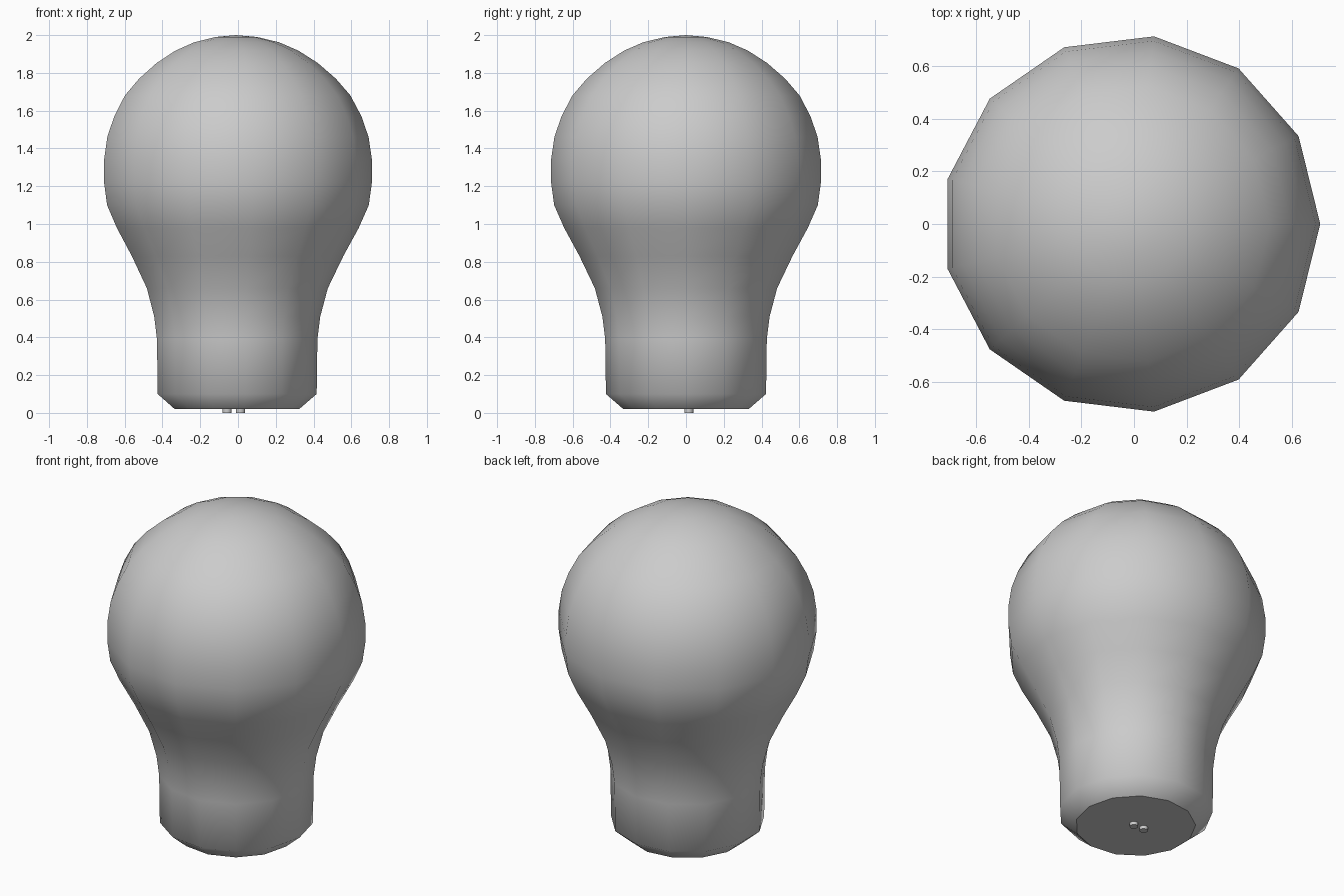
import bpy, bmesh
from math import cos, sin, tau

if "Cube" in bpy.data.objects:
    bpy.data.objects.remove(bpy.data.objects["Cube"])

SIDES = 13
CX = -0.0105

# Bulb profile: (radius, height) from base rim to crown
PROFILE = [(0.334, 0.02), (0.427, 0.10), (0.431, 0.39), (0.446, 0.51),
           (0.486, 0.66), (0.568, 0.83), (0.65, 0.98), (0.703, 1.10),
           (0.7195, 1.22), (0.7195, 1.34), (0.702, 1.46), (0.664, 1.57),
           (0.606, 1.68), (0.528, 1.77), (0.432, 1.853), (0.33, 1.918),
           (0.228, 1.962), (0.112, 1.99)]


def lathe(name, profile, sides, cx, cy, apex=None, smooth=True):
    bm = bmesh.new()
    rings = [[bm.verts.new((cx + r * cos(tau * i / sides),
                            cy + r * sin(tau * i / sides), z))
              for i in range(sides)] for r, z in profile]
    for a, b in zip(rings, rings[1:]):
        for i in range(sides):
            j = (i + 1) % sides
            bm.faces.new((a[i], a[j], b[j], b[i])).smooth = smooth
    # flat bottom cap
    bm.faces.new(rings[0][::-1]).smooth = False
    for e in bm.edges:
        if e.verts[0] in rings[0] and e.verts[1] in rings[0]:
            e.smooth = False
    # closed top: fan to an apex or flat cap
    top = rings[-1]
    if apex is None:
        bm.faces.new(top).smooth = False
    else:
        tip = bm.verts.new((cx, cy, apex))
        for i in range(sides):
            bm.faces.new((top[i], top[(i + 1) % sides], tip)).smooth = smooth
    mesh = bpy.data.meshes.new(name)
    bm.to_mesh(mesh)
    bm.free()
    obj = bpy.data.objects.new(name, mesh)
    bpy.context.collection.objects.link(obj)
    return obj


# Glass body
lathe("bulb_body", PROFILE, SIDES, CX, 0, apex=2.0)

# Two small contacts under the base
for label, x in (("left", -0.058), ("right", 0.013)):
    lathe(f"contact_{label}", [(0.024, 0.0), (0.024, 0.03)], 12, x, 0.015)
